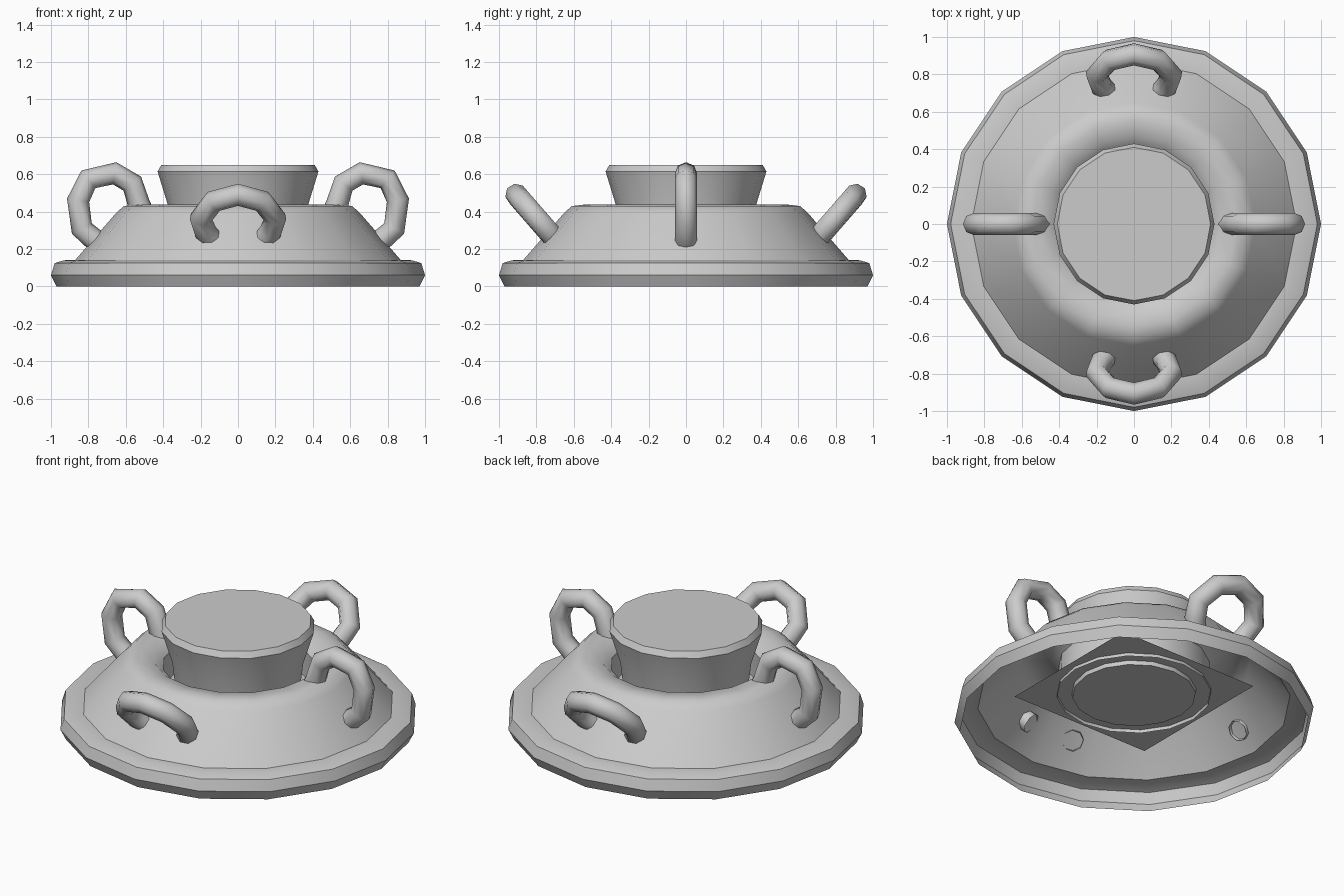
import bpy
import bmesh
from math import cos, sin, pi, radians

if "Cube" in bpy.data.objects:
    bpy.data.objects.remove(bpy.data.objects["Cube"])


def finish(obj, angle=40):
    bpy.ops.object.select_all(action='DESELECT')
    obj.select_set(True)
    bpy.context.view_layer.objects.active = obj
    bpy.ops.object.shade_smooth_by_angle(angle=radians(angle))


def lathe(name, profile, sides, cap_start=False, cap_end=False):
    """Turn an (r, z) profile around the z axis."""
    bm = bmesh.new()
    rings = [[bm.verts.new((r * cos(2 * pi * i / sides), r * sin(2 * pi * i / sides), z))
              for i in range(sides)] for r, z in profile]
    for a, b in zip(rings, rings[1:]):
        for i in range(sides):
            j = (i + 1) % sides
            bm.faces.new((a[i], a[j], b[j], b[i]))
    if cap_start:
        bm.faces.new(rings[0][::-1])
    if cap_end:
        bm.faces.new(rings[-1])
    mesh = bpy.data.meshes.new(name)
    bm.to_mesh(mesh)
    bm.free()
    obj = bpy.data.objects.new(name, mesh)
    bpy.context.collection.objects.link(obj)
    finish(obj)
    return obj


def tube(name, points, radius):
    """Open eight-sided tube along a path."""
    curve = bpy.data.curves.new(name, 'CURVE')
    curve.dimensions = '3D'
    curve.bevel_depth = radius
    curve.bevel_resolution = 2
    spline = curve.splines.new('POLY')
    spline.points.add(len(points) - 1)
    for p, co in zip(spline.points, points):
        p.co = (*co, 1)
    obj = bpy.data.objects.new(name, curve)
    bpy.context.collection.objects.link(obj)
    bpy.ops.object.select_all(action='DESELECT')
    obj.select_set(True)
    bpy.context.view_layer.objects.active = obj
    bpy.ops.object.convert(target='MESH')
    finish(bpy.context.view_layer.objects.active, 60)


# Hollow body: rounded rim, sloping shoulder, lip dipping to the neck
lathe("body", [(0.97, 0), (1.0, 0.06), (0.98, 0.125), (0.93, 0.14), (0.87, 0.142),
               (0.65, 0.395), (0.61, 0.43), (0.55, 0.437), (0.47, 0.425), (0.42, 0.38)], 16)

# Neck sleeve inside the body
lathe("neck_sleeve", [(0.43, 0.19), (0.42, 0.38)], 16)

# Tapered plug with bevelled top
lathe("plug", [(0.343, 0.185), (0.37, 0.42), (0.43, 0.615), (0.41, 0.65)], 16, True, True)

# Square plate under the neck
bpy.ops.mesh.primitive_plane_add(size=0.94, location=(0, 0, 0.21))
plate = bpy.context.object
plate.name = "inner_plate"
plate.data.flip_normals()

# Two upright side handles
side = [(0.505, 0.385), (0.53, 0.44), (0.565, 0.55), (0.66, 0.605), (0.80, 0.573),
        (0.855, 0.46), (0.835, 0.31), (0.75, 0.235)]
for label, s in (("right", 1), ("left", -1)):
    tube(label + "_handle", [(s * x, 0, z) for x, z in side], 0.06)

# Two tilted front and back handles
half = [(0.15, 0.262), (0.172, 0.29), (0.20, 0.365), (0.13, 0.455)]
loop = half + [(0, 0.49)] + [(-x, z) for x, z in reversed(half)]
for label, s in (("back", 1), ("front", -1)):
    tube(label + "_handle", [(x, s * (0.72 + (z - 0.275) * 0.87), z) for x, z in loop], 0.06)
